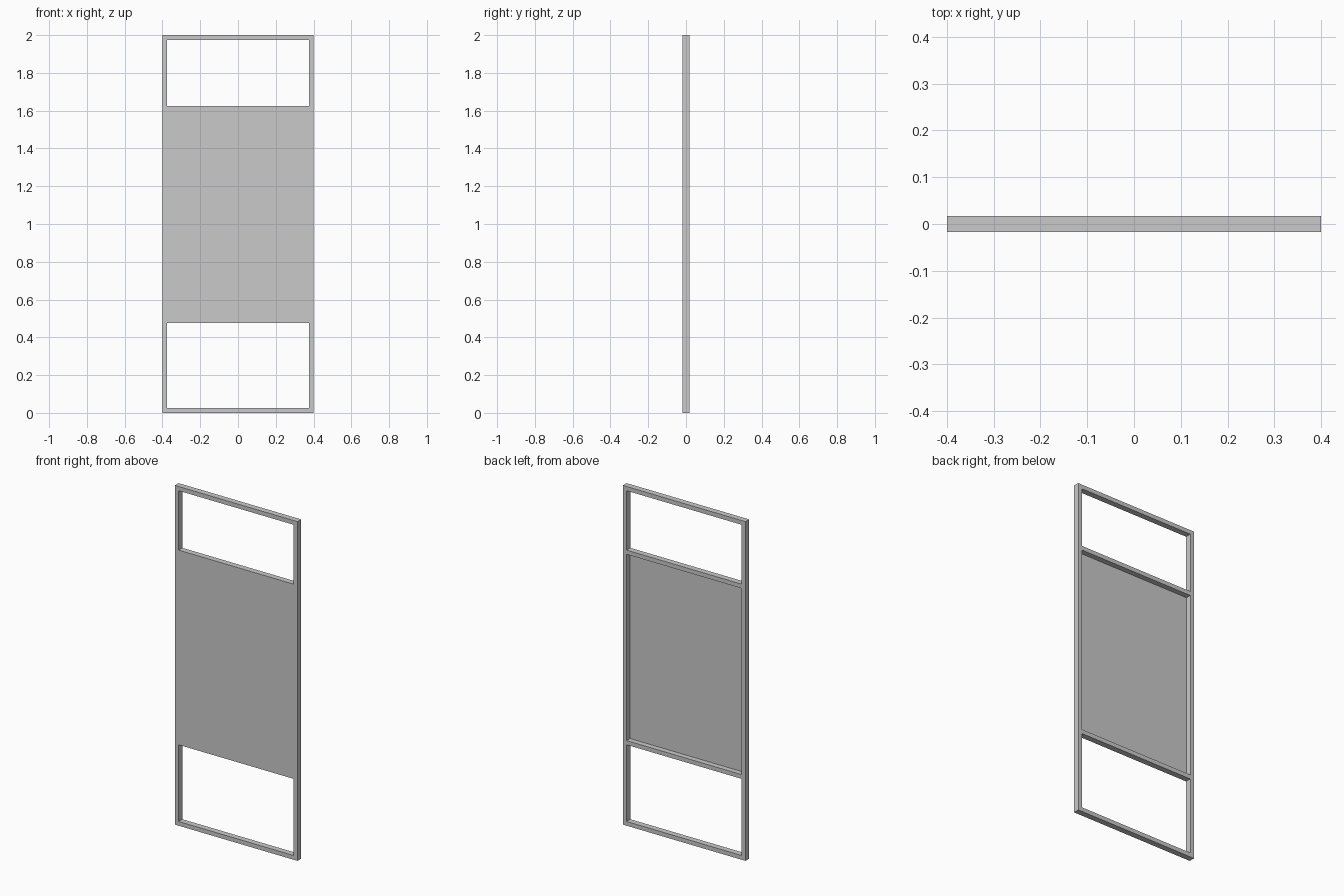
import bpy
import bmesh

default = bpy.data.objects.get("Cube")
if default:
    bpy.data.objects.remove(default, do_unlink=True)

# Overall sizes
HALF_W, HALF_D, HEIGHT = 0.4, 0.0175, 2.0
BAR = 0.025        # face width of the frame bars
SHEET = 0.003      # thickness of the centre panel
PANEL_LOW, PANEL_HIGH = 0.477, 1.625

grey = bpy.data.materials.new("light grey")
grey.use_nodes = True
colour = (0.59, 0.59, 0.59, 1)
grey.diffuse_color = colour
grey.node_tree.nodes["Principled BSDF"].inputs["Base Color"].default_value = colour


def box(name, low, high):
    """Axis-aligned box between two corners."""
    bm = bmesh.new()
    bmesh.ops.create_cube(bm, size=1)
    for v in bm.verts:
        v.co = [h if c > 0 else l for c, l, h in zip(v.co, low, high)]
    mesh = bpy.data.meshes.new(name)
    bm.to_mesh(mesh)
    bm.free()
    mesh.materials.append(grey)
    obj = bpy.data.objects.new(name, mesh)
    bpy.context.collection.objects.link(obj)
    return obj


# Upright frame with a panel flush with its front
frame = box("panelled_frame", (-HALF_W, -HALF_D, 0), (HALF_W, HALF_D, HEIGHT))

# Two openings right through, and a recess behind the panel
inner = HALF_W - BAR
cuts = [
    ("lower_opening_cutter", -0.1, BAR, PANEL_LOW),
    ("panel_recess_cutter", -HALF_D + SHEET, PANEL_LOW + BAR, PANEL_HIGH - BAR),
    ("upper_opening_cutter", -0.1, PANEL_HIGH, HEIGHT - BAR),
]
for name, front, bottom, top in cuts:
    cutter = box(name, (-inner, front, bottom), (inner, 0.1, top))
    cutter.hide_render = True
    cutter.hide_set(True)
    cut = frame.modifiers.new(name, "BOOLEAN")
    cut.operation = "DIFFERENCE"
    cut.solver = "EXACT"
    cut.object = cutter
